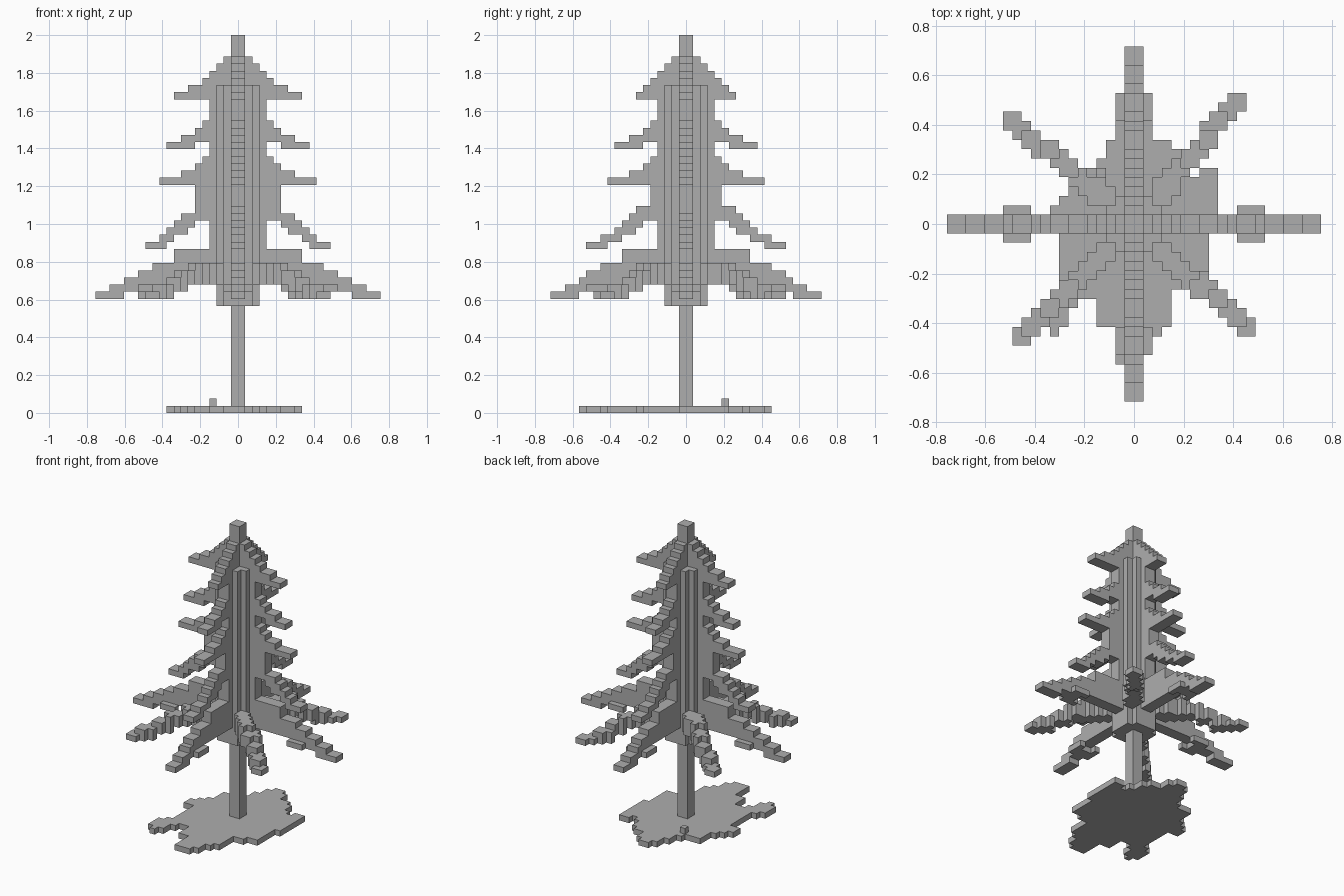
import bpy, bmesh

if "Cube" in bpy.data.objects:
    bpy.data.objects.remove(bpy.data.objects["Cube"])

V = 2 / 53          # size of one block; the tree is 53 blocks tall

mat = bpy.data.materials.new("plain grey")
mat.diffuse_color = (0.42, 0.42, 0.42, 1)
mat.use_nodes = True
mat.node_tree.nodes["Principled BSDF"].inputs["Base Color"].default_value = mat.diffuse_color

owner = {}          # block cell -> part name


def put(part, x, y, z):
    owner.setdefault((x, y, z), part)


def fill(part, xs, ys, zs):
    for x in range(*xs):
        for y in range(*ys):
            for z in range(*zs):
                put(part, x, y, z)


def inside(poly, x, y):
    hit = False
    for (ax, ay), (bx, by) in zip(poly, poly[1:] + poly[:1]):
        if (ay > y) != (by > y) and x < ax + (y - ay) * (bx - ax) / (by - ay):
            hit = not hit
    return hit


# Trunk, from the ground to the tip
fill("trunk", (-1, 1), (-1, 1), (0, 53))

# Stepped corner ribs around the trunk
for i, j in ((1, 1), (1, 2), (2, 1)):
    for a in (i, -i - 1):
        for b in (j, -j - 1):
            fill("corner_ribs", (a, a + 1), (b, b + 1), (15, 46))


# Flat crossing walls of foliage: core (z0, z1, half width), arms (z, from, to)
def wall(part, along_x, core, arms):
    spans = [(z, 1, w) for z0, z1, w in core for z in range(z0, z1)] + arms
    for z, a, b in spans:
        for lo, hi in ((a, b), (-b, -a)):
            if along_x:
                fill(part, (lo, hi), (-1, 1), (z, z + 1))
            else:
                fill(part, (-1, 1), (lo, hi), (z, z + 1))


top_core = [(33, 46, 4), (46, 47, 5), (47, 48, 4), (48, 49, 3), (49, 50, 2)]
tier2 = [(40, 4, 5), (39, 4, 6), (38, 4, 8), (37, 6, 10)]
tier3 = [(35, 4, 5), (34, 4, 6), (33, 4, 8), (32, 5, 11)]

wall("side_foliage", True,
     [(15, 18, 3), (18, 21, 8), (21, 23, 9), (23, 27, 4), (27, 33, 6)] + top_core,
     [(45, 4, 7), (44, 4, 9)] + tier2 + tier3 +
     [(27, 4, 8), (26, 6, 9), (25, 7, 10), (24, 9, 11), (23, 10, 13),
      (20, 8, 12), (19, 8, 14), (18, 8, 16), (17, 12, 18), (16, 16, 20)])

wall("front_back_foliage", False,
     [(15, 18, 3), (18, 21, 8), (21, 23, 9), (23, 27, 4), (27, 33, 5)] + top_core,
     [(45, 4, 6), (44, 4, 7)] + tier2 + tier3 +
     [(28, 4, 7), (27, 4, 8), (26, 6, 9), (25, 7, 10), (24, 9, 12), (23, 11, 14),
      (20, 8, 12), (19, 8, 14), (18, 8, 15), (17, 12, 17), (16, 15, 19)])

# Little twigs on the lowest straight branches
for s in (1, -2):
    for r in range(11, 14):
        for t in (r, -r - 1):
            put("twigs", t, s, 17)
            put("twigs", s, t, 17)

# Drooping diagonal branches: reach in x and y of each one
for rx, ry in ((12, 14), (-14, 12), (-13, -13), (13, -12)):
    m = max(abs(rx), abs(ry))
    for i in range(2, m):
        heights = ((18, 21) if i < 6 else (18, 20) if i < 8 else
                   (17, 19) if i < 10 else (16, 18) if i < 12 else (16, 17))
        cx = round(i * (abs(rx) - 1) / (m - 1))
        cy = round(i * (abs(ry) - 1) / (m - 1))
        offsets = [(0, 0), (-1, 0), (0, -1)] + ([(1, 0), (0, 1)] if i < 8 else [])
        for dx, dy in offsets:
            x, y = cx + dx, cy + dy
            x = x if rx > 0 else -x - 1
            y = y if ry > 0 else -y - 1
            fill("diagonal_branches", (x, x + 1), (y, y + 1), heights)

# Ragged ground patch, one block thick, with one loose block on it
patch = [(-10, 1), (-10, -1), (-8, -1), (-8, -6), (-10, -9), (-9, -12), (-8, -12),
         (-6, -8), (-4, -8), (-4, -11), (-2, -11), (-2, -14), (-1, -15), (1, -15),
         (2, -13), (4, -11), (4, -7), (8, -6), (8, -1), (9, -1), (9, 6), (6, 5),
         (5, 8), (3, 9), (2, 10), (1, 12), (-1, 12), (-3, 8), (-4, 6), (-7, 6), (-7, 3)]
for x in range(-10, 10):
    for y in range(-15, 12):
        if inside(patch, x + 0.5, y + 0.5):
            put("ground_patch", x, y, 0)
put("ground_patch", -4, 5, 1)

# Turn each part's cells into one mesh, keeping only outward faces
SIDES = {(1, 0, 0): ((1, 0, 0), (1, 1, 0), (1, 1, 1), (1, 0, 1)),
         (-1, 0, 0): ((0, 0, 0), (0, 0, 1), (0, 1, 1), (0, 1, 0)),
         (0, 1, 0): ((0, 1, 0), (0, 1, 1), (1, 1, 1), (1, 1, 0)),
         (0, -1, 0): ((0, 0, 0), (1, 0, 0), (1, 0, 1), (0, 0, 1)),
         (0, 0, 1): ((0, 0, 1), (1, 0, 1), (1, 1, 1), (0, 1, 1)),
         (0, 0, -1): ((0, 0, 0), (0, 1, 0), (1, 1, 0), (1, 0, 0))}

for part in sorted(set(owner.values())):
    bm = bmesh.new()
    for cell, name in owner.items():
        if name != part:
            continue
        for d, quad in SIDES.items():
            if tuple(c + k for c, k in zip(cell, d)) not in owner:
                bm.faces.new([bm.verts.new([(c + k) * V for c, k in zip(cell, q)])
                              for q in quad])
    bmesh.ops.remove_doubles(bm, verts=bm.verts[:], dist=0.001)
    mesh = bpy.data.meshes.new(part)
    bm.to_mesh(mesh)
    bm.free()
    mesh.materials.append(mat)
    bpy.context.collection.objects.link(bpy.data.objects.new(part, mesh))
